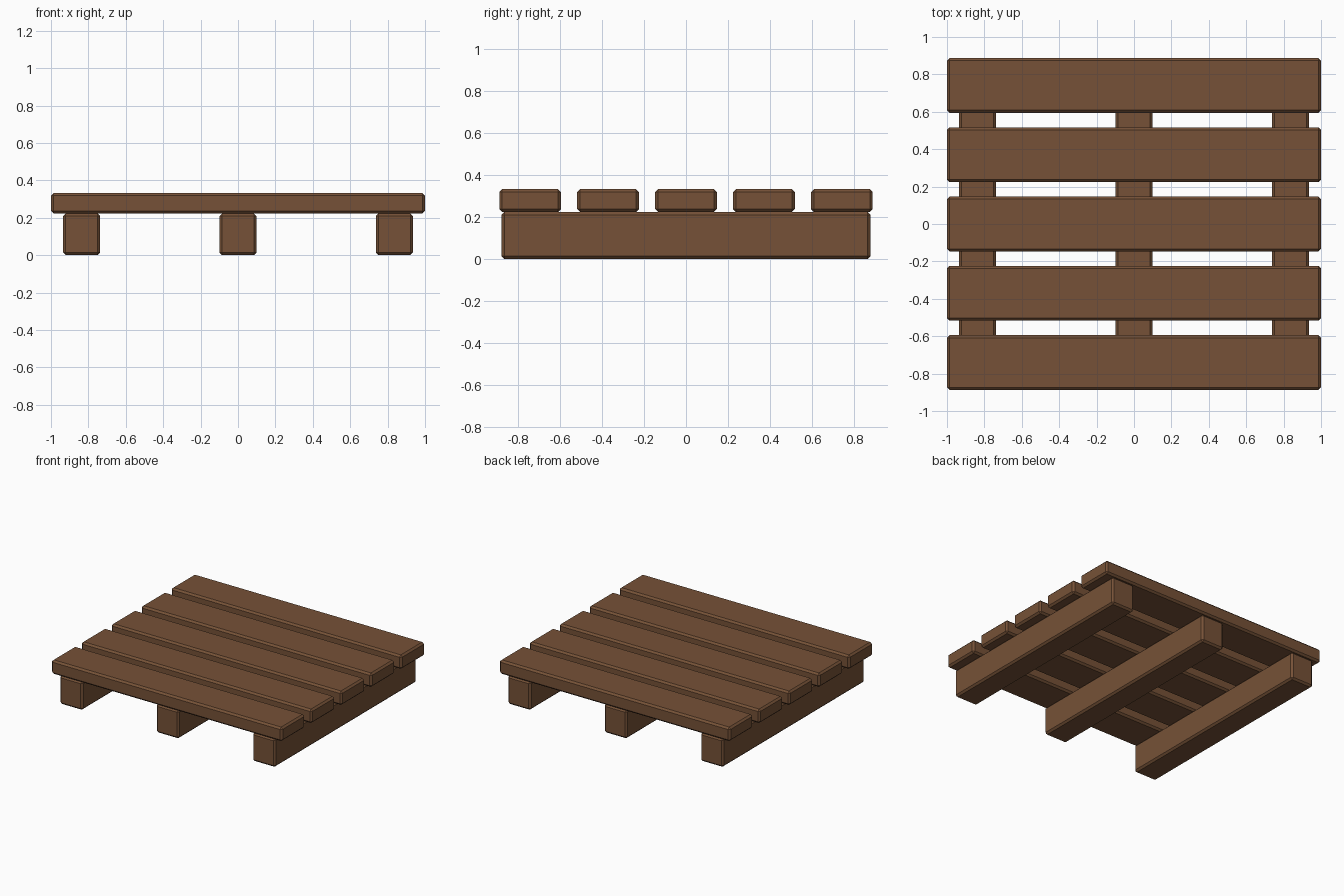
import bpy
import bmesh

if "Cube" in bpy.data.objects:
    bpy.data.objects.remove(bpy.data.objects["Cube"])

wood = bpy.data.materials.new("brown wood")
wood.diffuse_color = (0.18, 0.083, 0.038, 1)
wood.use_nodes = True
wood.node_tree.nodes["Principled BSDF"].inputs["Base Color"].default_value = wood.diffuse_color


def plank(name, centre, size, chamfer=0.014):
    """Box with one-step chamfered edges and flat faces."""
    bm = bmesh.new()
    bmesh.ops.create_cube(bm, size=1)
    for v in bm.verts:
        v.co = [c + s * k for c, s, k in zip(centre, size, v.co)]
    bmesh.ops.bevel(bm, geom=bm.edges[:], offset=chamfer, segments=1,
                    affect='EDGES')
    mesh = bpy.data.meshes.new(name)
    bm.to_mesh(mesh)
    bm.free()
    mesh.materials.append(wood)
    obj = bpy.data.objects.new(name, mesh)
    bpy.context.collection.objects.link(obj)
    return obj


BEARER_H = 0.223
SLAT_H = 0.109

# three bearers running front to back
for side, x in (("left", -0.836), ("middle", 0), ("right", 0.836)):
    plank(f"{side}_bearer", (x, 0, BEARER_H / 2), (0.198, 1.755, BEARER_H))

# five deck slats running left to right
for i in range(5):
    plank(f"deck_slat_{i + 1}", (0, (i - 2) * 0.3705, BEARER_H + SLAT_H / 2),
          (2.0, 0.293, SLAT_H))
